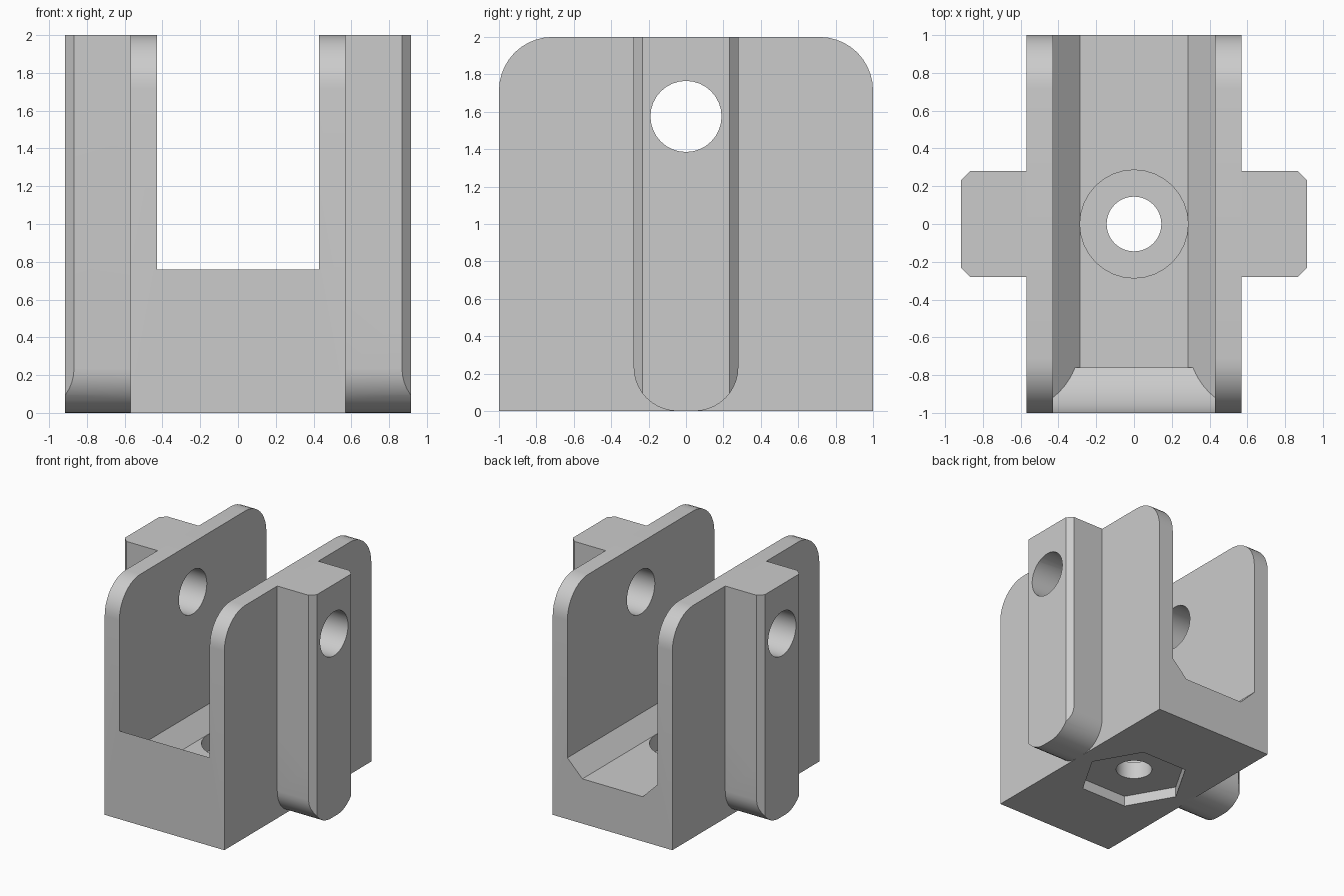
import bpy, bmesh, math
from mathutils import Vector

cube = bpy.data.objects.get("Cube")
if cube:
    bpy.data.objects.remove(cube, do_unlink=True)

grey = bpy.data.materials.new("plain grey")
grey.use_nodes = True
colour = (0.6, 0.6, 0.6, 1)
grey.diffuse_color = colour
grey.node_tree.nodes["Principled BSDF"].inputs["Base Color"].default_value = colour


def prism(name, profile, axis, start, end):
    """Extrude a 2D profile along an axis; the profile uses the other two axes in order."""
    bm = bmesh.new()

    def place(p):
        co = list(p)
        co.insert(axis, start)
        return bm.verts.new(co)

    face = bm.faces.new([place(p) for p in profile])
    move = Vector((0, 0, 0))
    move[axis] = end - start
    made = bmesh.ops.extrude_face_region(bm, geom=[face])["geom"]
    bmesh.ops.translate(bm, vec=move, verts=[g for g in made if isinstance(g, bmesh.types.BMVert)])
    bmesh.ops.recalc_face_normals(bm, faces=bm.faces)
    mesh = bpy.data.meshes.new(name)
    bm.to_mesh(mesh)
    bm.free()
    mesh.materials.append(grey)
    obj = bpy.data.objects.new(name, mesh)
    bpy.context.collection.objects.link(obj)
    return obj


def arc(cx, cy, r, a, b, n=10):
    angles = [math.radians(a + (b - a) * i / n) for i in range(n + 1)]
    return [(cx + r * math.cos(t), cy + r * math.sin(t)) for t in angles]


def circle(cx, cy, r, n):
    return arc(cx, cy, r, 0, 360, n)[:-1]


def combine(target, tool, operation):
    mod = target.modifiers.new(operation, "BOOLEAN")
    mod.operation, mod.solver, mod.object = operation, "EXACT", tool
    bpy.context.view_layer.objects.active = target
    bpy.ops.object.modifier_apply(modifier=mod.name)
    bpy.data.objects.remove(tool, do_unlink=True)


# Main block with rounded upper corners
W, SLOT, R = 0.57, 0.43, 0.286
side = [(-1, 0), (1, 0)] + arc(1 - R, 2 - R, R, 0, 90) + arc(R - 1, 2 - R, R, 90, 180)
bracket = prism("clevis_bracket", side, 0, -W, W)

# Side ribs with chamfered edges and rounded lower ends
H, C, RB = 0.28, 0.047, 0.235
for s in (1, -1):
    plan = [(s * 0.5, -H), (s * (0.915 - C), -H), (s * 0.915, C - H),
            (s * 0.915, H - C), (s * (0.915 - C), H), (s * 0.5, H)]
    rib = prism("rib", plan, 2, -0.1, 2)
    outline = arc(RB - H, RB, RB, 180, 270) + arc(H - RB, RB, RB, 270, 360) + [(H, 2.2), (-H, 2.2)]
    combine(rib, prism("rib_outline", outline, 0, -1.2, 1.2), "INTERSECT")
    combine(bracket, rib, "UNION")

# Slot with chamfered floor edges and a curved front end
FLOOR, TOP, CH = 0.385, 0.76, 0.143
section = [(-SLOT, FLOOR + CH), (CH - SLOT, FLOOR), (SLOT - CH, FLOOR),
           (SLOT, FLOOR + CH), (SLOT, 2.2), (-SLOT, 2.2)]
slot = prism("slot", section, 1, -1.3, 1.3)
rad = TOP - FLOOR
sweep = [(-1.2, TOP)] + arc(rad - 1, TOP, rad, 180, 249, 12)
sweep += [(sweep[-1][0], FLOOR - 0.1), (1.2, FLOOR - 0.1), (1.2, 2.1), (-1.2, 2.1)]
combine(slot, prism("slot_sweep", sweep, 0, -0.6, 0.6), "INTERSECT")
combine(bracket, slot, "DIFFERENCE")

# Cross pin hole, floor bolt hole, counterbore and hexagonal nut pocket
cutters = [
    ("pin_hole", circle(0, 1.575, 0.19, 32), 0, -1.2, 1.2),
    ("bolt_hole", circle(0, 0, 0.145, 32), 2, -0.2, 1),
    ("counterbore", circle(0, 0, 0.286, 32), 2, 0.24, 0.6),
    ("nut_pocket", circle(0, 0, 0.44, 6), 2, -0.2, 0.09),
]
for cutter in cutters:
    combine(bracket, prism(*cutter), "DIFFERENCE")

bpy.ops.object.select_all(action="DESELECT")
bracket.select_set(True)
bpy.context.view_layer.objects.active = bracket
bpy.ops.object.shade_smooth_by_angle(angle=math.radians(30))
